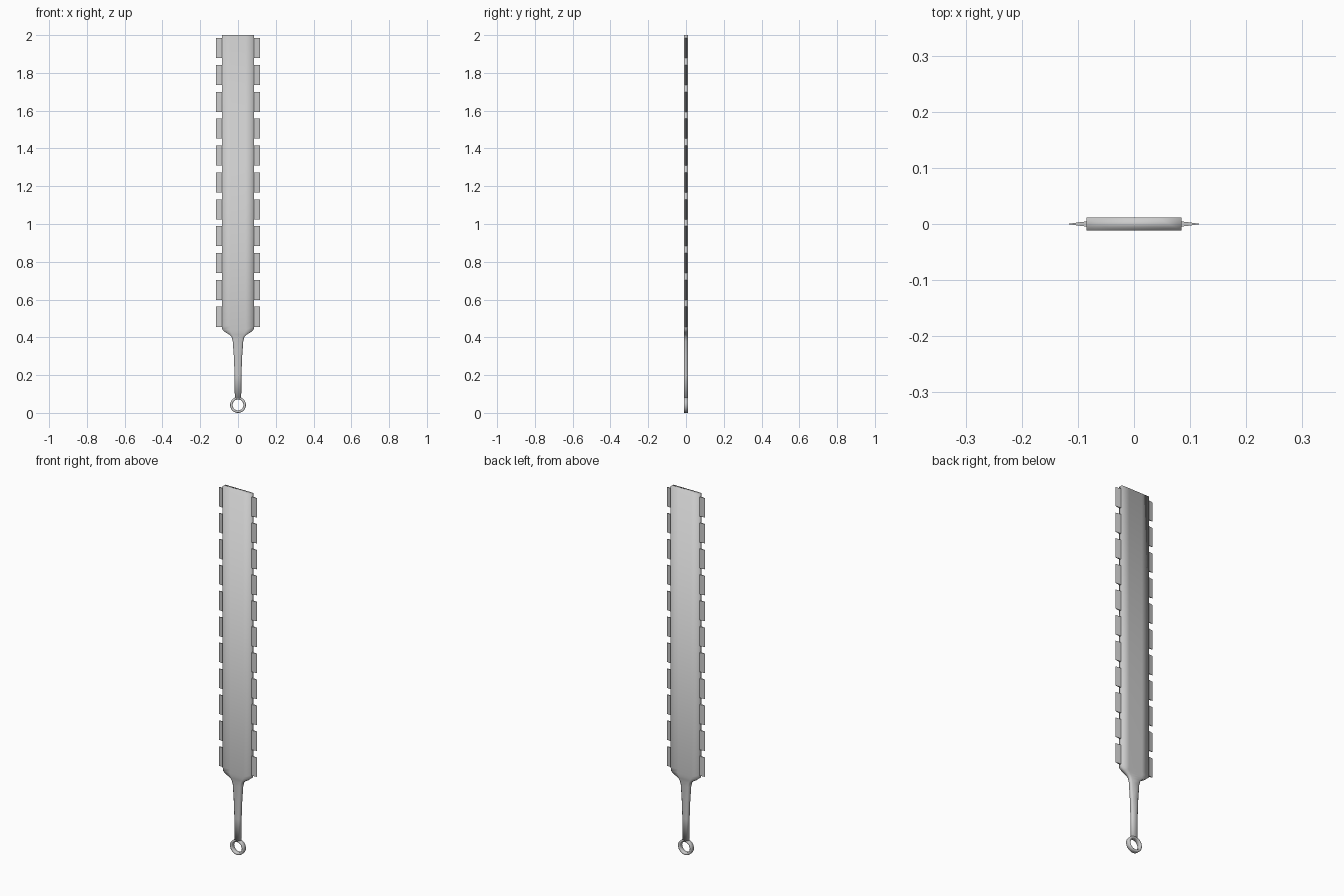
import bpy, bmesh, math

if "Cube" in bpy.data.objects:
    bpy.data.objects.remove(bpy.data.objects["Cube"])

T = 0.0118  # half thickness


def make(name, bm):
    bmesh.ops.recalc_face_normals(bm, faces=bm.faces[:])
    me = bpy.data.meshes.new(name)
    bm.to_mesh(me)
    bm.free()
    ob = bpy.data.objects.new(name, me)
    bpy.context.collection.objects.link(ob)
    return ob


def loft(bm, sections, caps=True, closed=False):
    rings = [[bm.verts.new(p) for p in s] for s in sections]
    pairs = list(zip(rings, rings[1:]))
    if closed:
        pairs.append((rings[-1], rings[0]))
    for a, b in pairs:
        for i in range(len(a)):
            j = (i + 1) % len(a)
            bm.faces.new((a[i], a[j], b[j], b[i]))
    if caps:
        bm.faces.new(rings[0])
        bm.faces.new(rings[-1])


def section(z, w, cx, cy):
    q = [(w, T - cy), (w - cx, T)]
    pts = q + [(-x, y) for x, y in q[::-1]]
    pts += [(-x, -y) for x, y in pts]
    return [(x, y, z) for x, y in pts]


def smooth(ob, angle):
    bpy.ops.object.select_all(action='DESELECT')
    ob.select_set(True)
    bpy.context.view_layer.objects.active = ob
    bpy.ops.object.shade_smooth_by_angle(angle=math.radians(angle))


# Board and grip: chamfered grip widening into a flat paddle
rows = [(0.077, 0.017, 0.006, 0.006), (0.2, 0.018, 0.006, 0.006),
        (0.3, 0.022, 0.007, 0.006), (0.38, 0.028, 0.008, 0.006),
        (0.403, 0.034, 0.01, 0.005), (0.415, 0.047, 0.015, 0.003),
        (0.427, 0.067, 0.03, 0.001), (0.44, 0.083, 0.04, 0.0005),
        (0.46, 0.085, 0.045, 0.0003), (2.0, 0.085, 0.045, 0.0003)]
bm = bmesh.new()
loft(bm, [section(*r) for r in rows])
board = make("board_and_grip", bm)
smooth(board, 95)

# Pommel ring
bm = bmesh.new()
prof = [(0.029, T - .003), (0.032, T), (0.039, T), (0.042, T - .003)]
prof += [(r, -y) for r, y in prof[::-1]]
N = 32
loft(bm, [[(r * math.cos(a), y, 0.042 + r * math.sin(a)) for r, y in prof]
          for a in (2 * math.pi * i / N for i in range(N))], caps=False, closed=True)
smooth(make("pommel_ring", bm), 50)

# Edge blades: tapered slabs along both sides
for side, label in ((1, "right"), (-1, "left")):
    for i in range(11):
        z = 0.456 + i * 0.1422
        prof = [(0.075, 0.0055), (0.098, 0.003), (0.116, 0.0004)]
        prof += [(x, -y) for x, y in prof[::-1]]
        bm = bmesh.new()
        loft(bm, [[(side * x, y, h) for x, y in prof] for h in (z, z + 0.106)])
        make(f"blade_{label}_{i + 1}", bm)
